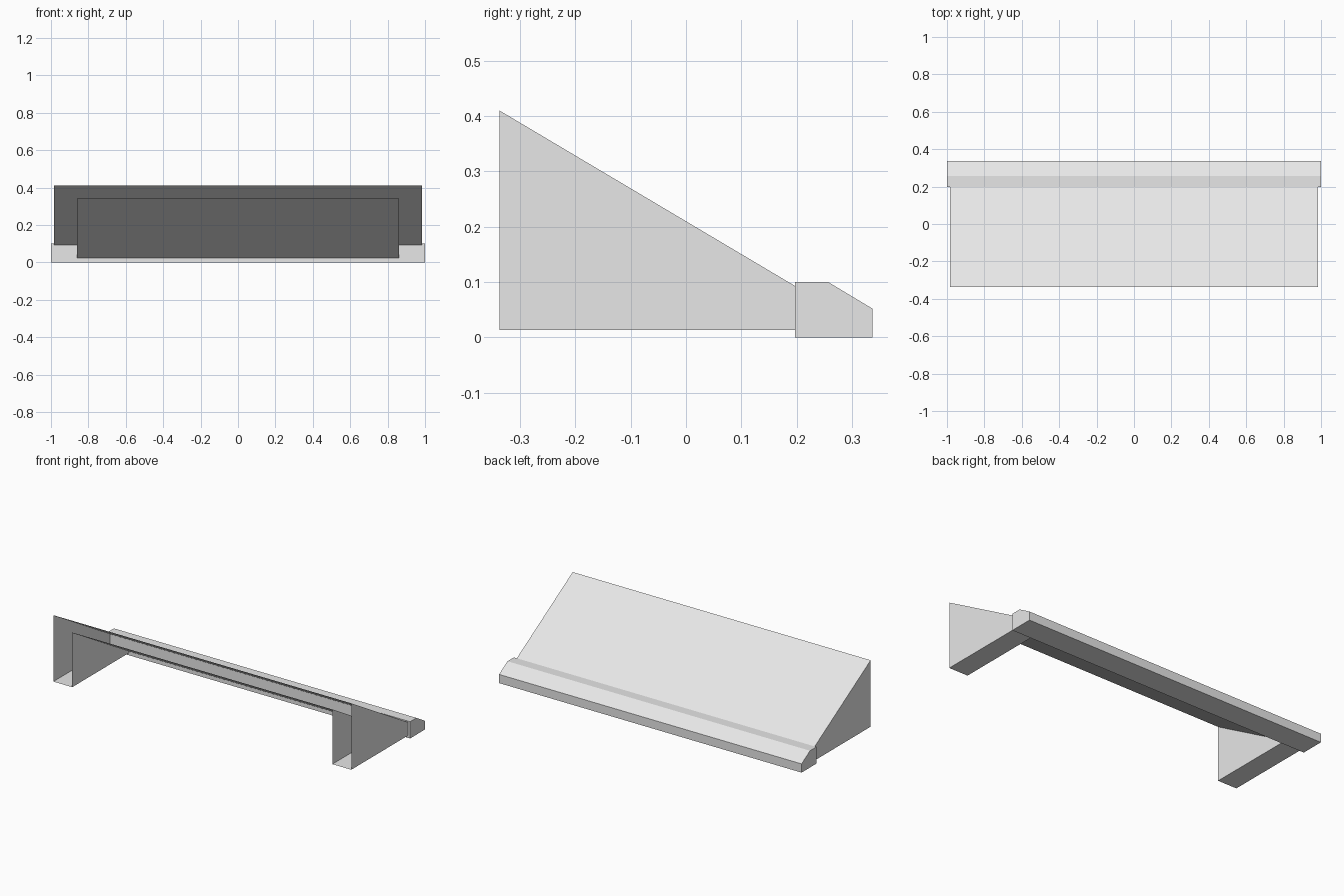
import bpy
import bmesh

cube = bpy.data.objects.get("Cube")
if cube:
    bpy.data.objects.remove(cube, do_unlink=True)

# Single plain light grey
grey = bpy.data.materials.new("light_grey")
grey.use_nodes = True
colour = (0.8, 0.8, 0.8, 1.0)
grey.diffuse_color = colour
grey.node_tree.nodes["Principled BSDF"].inputs["Base Color"].default_value = colour


def loft(name, ring_a, ring_b, capped):
    """Join two matching rings with quads, optionally closing the ends."""
    bm = bmesh.new()
    a = [bm.verts.new(p) for p in ring_a]
    b = [bm.verts.new(p) for p in ring_b]
    count = len(a)
    for i in range(count):
        j = (i + 1) % count
        bm.faces.new((a[i], b[i], b[j], a[j]))
    if capped:
        bm.faces.new(a)
        bm.faces.new(b[::-1])
        bmesh.ops.recalc_face_normals(bm, faces=bm.faces)
    mesh = bpy.data.meshes.new(name)
    bm.to_mesh(mesh)
    bm.free()
    mesh.materials.append(grey)
    obj = bpy.data.objects.new(name, mesh)
    bpy.context.collection.objects.link(obj)
    return obj


FRONT, JOINT, BACK = -0.337, 0.197, 0.337
OUTER, INNER, FLOOR = 0.985, 0.86, 0.013


def arch(y, top, underside):
    """Arch-shaped section: sloping deck on two legs."""
    half = [(OUTER, top), (OUTER, FLOOR), (INNER, FLOOR), (INNER, underside)]
    outline = half + [(-x, z) for x, z in reversed(half)]
    return [(x, y, z) for x, z in outline]


# Hollow sloping deck with legs, open at both ends
loft("sloped_deck", arch(FRONT, 0.41, 0.34), arch(JOINT, 0.093, 0.023), False)

# Solid kerb with a bevelled back edge
kerb = [(JOINT, 0), (BACK, 0), (BACK, 0.052), (0.257, 0.1), (JOINT, 0.1)]
loft("back_kerb", [(-1, y, z) for y, z in kerb], [(1, y, z) for y, z in kerb], True)
